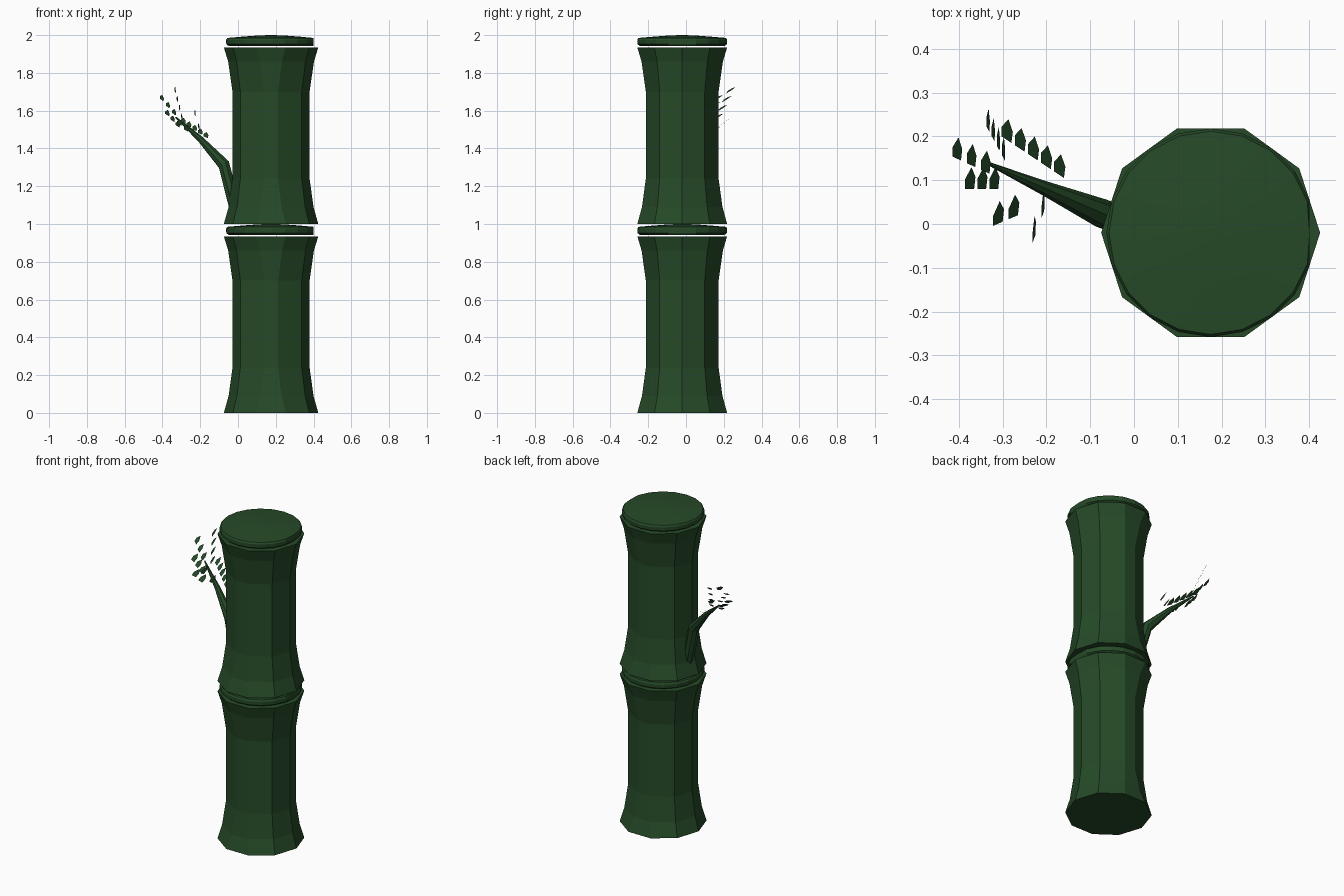
import bpy, bmesh, math
from mathutils import Vector

if "Cube" in bpy.data.objects:
    bpy.data.objects.remove(bpy.data.objects["Cube"])

green = bpy.data.materials.new("bamboo green")
green.diffuse_color = (0.019, 0.068, 0.021, 1)
green.use_nodes = True
green.node_tree.nodes["Principled BSDF"].inputs["Base Color"].default_value = green.diffuse_color
CX, CY = 0.175, -0.02


def finish(bm, name, smooth=False, recalc=True):
    if recalc:
        bmesh.ops.recalc_face_normals(bm, faces=bm.faces)
    me = bpy.data.meshes.new(name)
    bm.to_mesh(me)
    bm.free()
    me.materials.append(green)
    ob = bpy.data.objects.new(name, me)
    bpy.context.collection.objects.link(ob)
    if smooth:
        bpy.context.view_layer.objects.active = ob
        ob.select_set(True)
        bpy.ops.object.shade_smooth_by_angle(angle=math.radians(15))
        ob.select_set(False)
    return ob


def loft(bm, loops):
    """Skin a stack of point loops and cap both ends."""
    rings = [[bm.verts.new(p) for p in loop] for loop in loops]
    n = len(rings[0])
    for a, b in zip(rings, rings[1:]):
        for i in range(n):
            bm.faces.new((a[i], a[(i + 1) % n], b[(i + 1) % n], b[i]))
    bm.faces.new(rings[0])
    bm.faces.new(rings[-1])


# Culm segment: ten-sided, pinched in the middle (inset amount 0..1 per height)
PINCH = [(0.0, 0), (0.09, 0.55), (0.24, 1), (0.70, 1), (0.86, 0.5), (0.935, 0)]


def culm_loop(z, f):
    pts = []
    for i in range(10):
        a = math.radians(36 * i)
        x, y = 0.25 * math.cos(a), 0.25 * math.sin(a)
        x -= math.copysign(0.04 * f, x) * (1.15 if abs(y) < 0.01 else 1)
        pts.append((CX + x, CY + y * (1 - 0.19 * f), z))
    return pts


# Node plate: thin rounded disc with a flat on +x and a shallow domed top
NODE = [(0.943, 0.225), (0.952, 0.237), (0.975, 0.238), (0.985, 0.232),
        (0.992, 0.15), (0.998, 0.07), (1.0, 0.01)]


def node_loop(z, r):
    return [(CX + min(r * math.cos(a), 0.226), CY + r * math.sin(a), z)
            for a in (math.tau * i / 20 for i in range(20))]


for k, label in enumerate(("lower", "upper")):
    bm = bmesh.new()
    loft(bm, [culm_loop(z + k, f) for z, f in PINCH])
    finish(bm, label + "_culm")
    bm = bmesh.new()
    loft(bm, [node_loop(z + k, r) for z, r in NODE])
    finish(bm, label + "_node", True)

# Side branch: tapering bent tube
PATH = [((-0.01, 0.005, 1.04), 0.026), ((-0.035, 0.01, 1.16), 0.033),
        ((-0.075, 0.025, 1.315), 0.033), ((-0.2, 0.08, 1.45), 0.017),
        ((-0.33, 0.137, 1.565), 0.004)]
bm = bmesh.new()
loops = []
for i, (p, r) in enumerate(PATH):
    d = (Vector(PATH[min(i + 1, 4)][0]) - Vector(PATH[max(i - 1, 0)][0])).normalized()
    u = d.cross(Vector((0.4, 1, 0))).normalized()
    v = d.cross(u)
    loops.append([Vector(p) + r * (u * math.cos(t) + v * math.sin(t))
                  for t in (math.tau * j / 8 for j in range(8))])
loft(bm, loops)
finish(bm, "branch", True)

# Fronds: rows of small pointed leaves, (start, end, leaf count)
FRONDS = [((-0.33, 0.115, 1.575), (-0.395, 0.145, 1.65), 3),
          ((-0.295, 0.145, 1.55), (-0.33, 0.21, 1.69), 4),
          ((-0.31, 0.08, 1.51), (-0.365, 0.08, 1.57), 3),
          ((-0.16, 0.105, 1.455), (-0.28, 0.185, 1.53), 5),
          ((-0.265, 0.02, 1.49), (-0.30, 0.005, 1.52), 2),
          ((-0.205, 0.03, 1.50), (-0.225, -0.025, 1.57), 2)]
bm = bmesh.new()
for s, e, n in FRONDS:
    s, e = Vector(s), Vector(e)
    w = (e - s).normalized() * 0.03
    w.z *= 0.6
    for i in range(n):
        p = s.lerp(e, i / (n - 1))
        g = Vector((0.0, 0.05, 0.03))
        pts = (p, p + g * 0.55 - w * 0.15, p + g + w * 0.3,
               p + g * 0.45 + w, p + w)
        bm.faces.new([bm.verts.new(q) for q in pts])
bmesh.ops.triangulate(bm, faces=bm.faces)
for f in bm.faces:
    if f.normal.z < 0:
        f.normal_flip()
finish(bm, "leaves", recalc=False)
